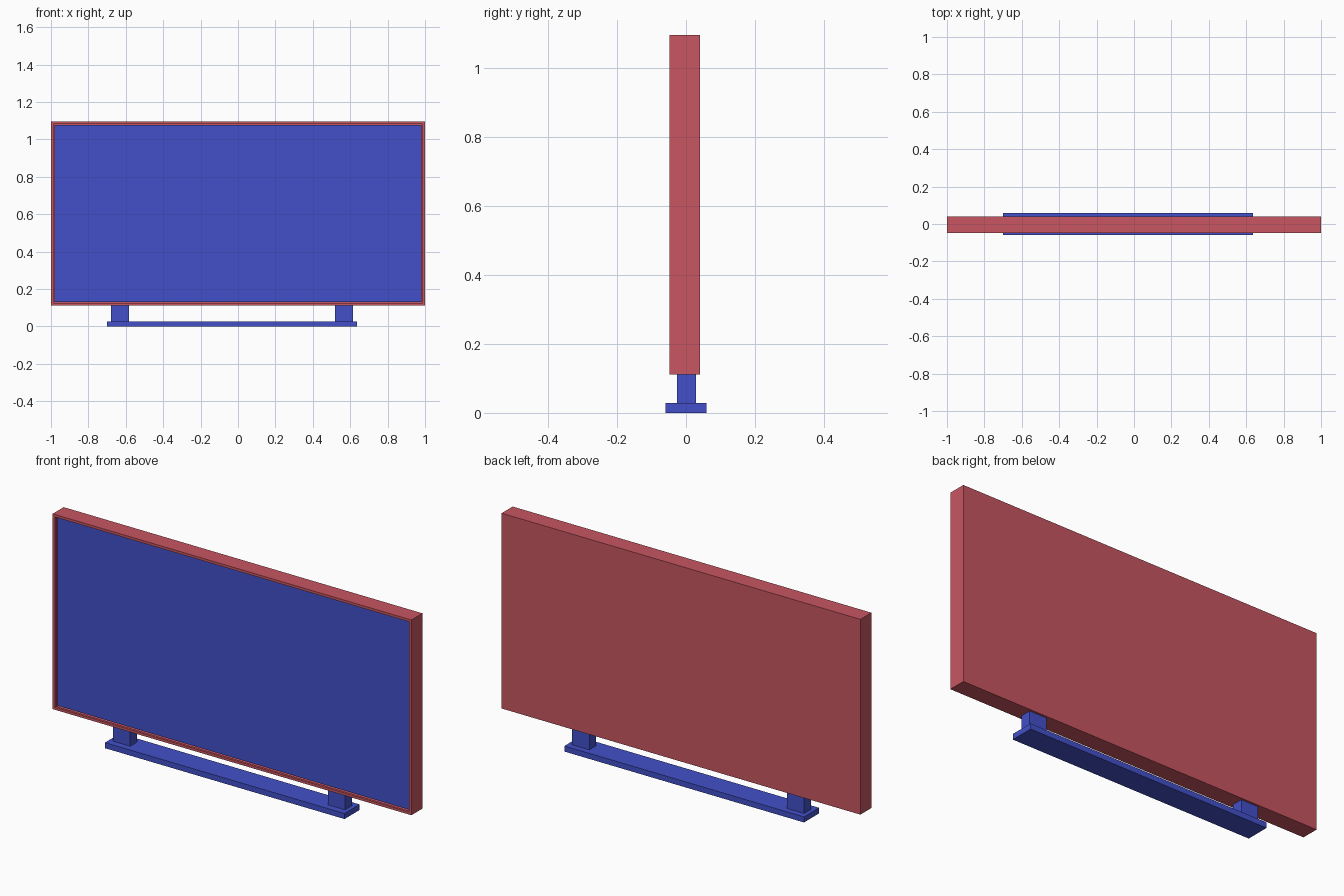
import bpy, bmesh
from mathutils import Matrix, Vector

if "Cube" in bpy.data.objects:
    bpy.data.objects.remove(bpy.data.objects["Cube"])


def material(name, rgb):
    m = bpy.data.materials.new(name)
    m.diffuse_color = (*rgb, 1)
    m.use_nodes = True
    m.node_tree.nodes["Principled BSDF"].inputs["Base Color"].default_value = m.diffuse_color
    return m


RED = material("casing_red", (0.58, 0.093, 0.12))
BLUE = material("stand_blue", (0.055, 0.08, 0.58))


def finish(name, bm, mat):
    mesh = bpy.data.meshes.new(name)
    bm.to_mesh(mesh)
    bm.free()
    mesh.materials.append(mat)
    obj = bpy.data.objects.new(name, mesh)
    bpy.context.collection.objects.link(obj)
    return obj


def box_bm(lo, hi):
    lo, hi = Vector(lo), Vector(hi)
    bm = bmesh.new()
    bmesh.ops.create_cube(bm, size=1, matrix=Matrix.Translation((lo + hi) / 2)
                          @ Matrix.Diagonal((*(hi - lo), 1)))
    return bm


BEZEL, RECESS = 0.018, 0.012
FRONT, BACK, BOTTOM, TOP = -0.048, 0.04, 0.112, 1.096
STAND_X = -0.032   # the stand sits slightly off centre

# Casing: box with a thin bezel around a shallow open recess
bm = box_bm((-1, FRONT, BOTTOM), (1, BACK, TOP))
bm.normal_update()
face = min(bm.faces, key=lambda f: f.calc_center_median().y)
bmesh.ops.inset_region(bm, faces=[face], thickness=BEZEL)
ring = bmesh.ops.extrude_face_region(bm, geom=[face])["geom"]
bmesh.ops.translate(bm, vec=(0, RECESS, 0),
                    verts=[g for g in ring if isinstance(g, bmesh.types.BMVert)])
floor = [g for g in ring if isinstance(g, bmesh.types.BMFace)]
old = [face] if face.is_valid and face not in floor else []
bmesh.ops.delete(bm, geom=floor + old, context='FACES')
finish("casing", bm, RED)

# Screen: flat panel closing the recess
bm = bmesh.new()
x, y = 1 - BEZEL, FRONT + RECESS
bm.faces.new([bm.verts.new(p) for p in (
    (-x, y, BOTTOM + BEZEL), (x, y, BOTTOM + BEZEL),
    (x, y, TOP - BEZEL), (-x, y, TOP - BEZEL))])
finish("screen", bm, BLUE)

# Stand: long base plate and two square legs
finish("base_plate", box_bm((STAND_X - 0.668, -0.06, 0), (STAND_X + 0.668, 0.06, 0.028)), BLUE)
for side, name in ((-1, "left_leg"), (1, "right_leg")):
    cx = STAND_X + side * 0.599
    finish(name, box_bm((cx - 0.048, -0.026, 0.028), (cx + 0.048, 0.029, BOTTOM)), BLUE)
